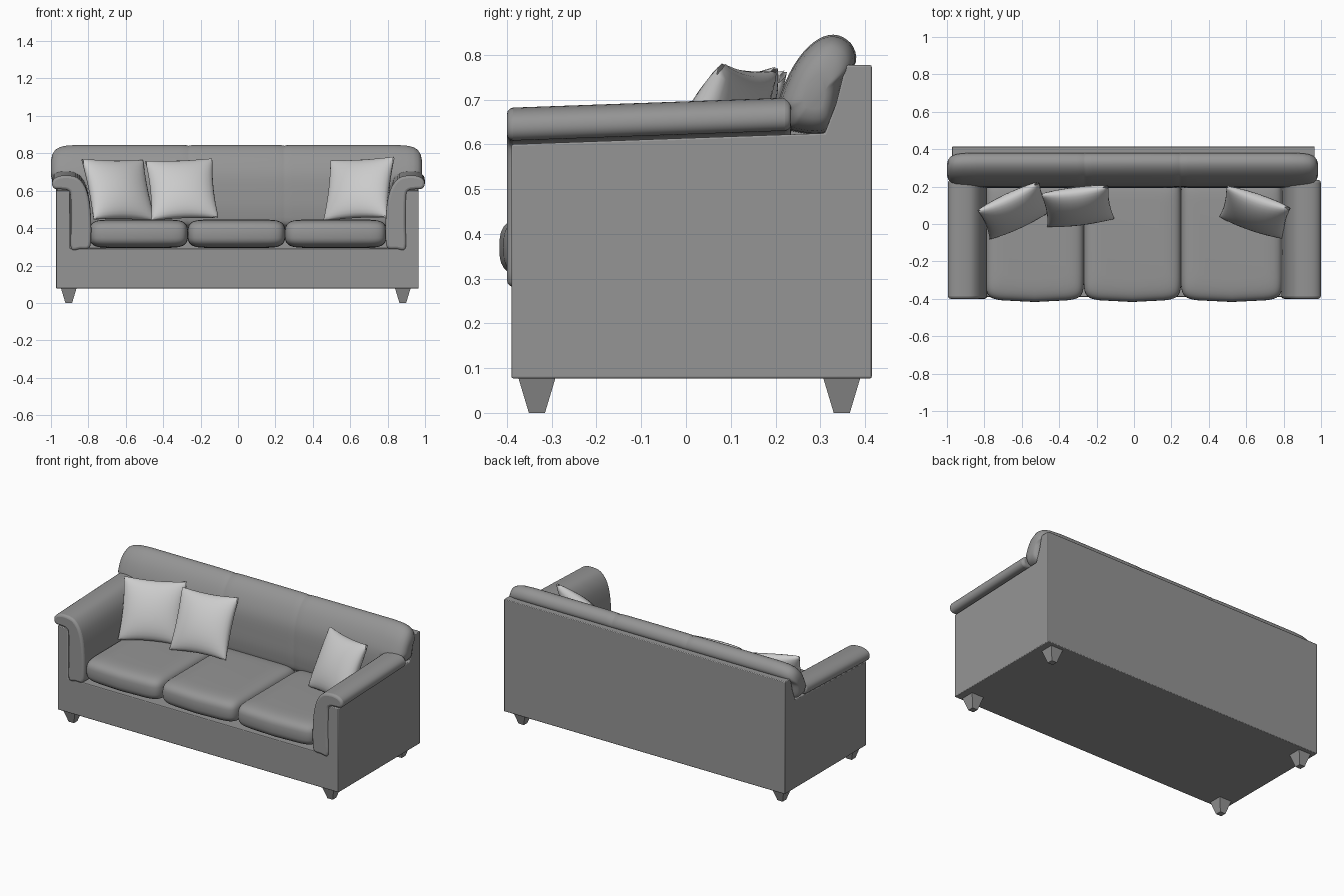
import bpy, bmesh
from math import sin, cos, pi, radians, copysign
from mathutils import Vector

if "Cube" in bpy.data.objects:
    bpy.data.objects.remove(bpy.data.objects["Cube"])


def cloth(name, grey):
    mat = bpy.data.materials.new(name)
    mat.diffuse_color = (grey, grey, grey, 1)
    mat.use_nodes = True
    mat.node_tree.nodes["Principled BSDF"].inputs["Base Color"].default_value = mat.diffuse_color
    return mat


dark, light = cloth("sofa_cloth", .3), cloth("pillow_cloth", .55)


def finish(name, bm, angle=40, bevel=0, mat=dark):
    bmesh.ops.recalc_face_normals(bm, faces=bm.faces)
    me = bpy.data.meshes.new(name)
    bm.to_mesh(me)
    bm.free()
    me.materials.append(mat)
    ob = bpy.data.objects.new(name, me)
    bpy.context.collection.objects.link(ob)
    if bevel:
        mod = ob.modifiers.new("soft_edges", 'BEVEL')
        mod.width, mod.segments, mod.limit_method = bevel, 3, 'ANGLE'
        mod.angle_limit = radians(50)
    bpy.ops.object.select_all(action='DESELECT')
    ob.select_set(True)
    bpy.context.view_layer.objects.active = ob
    bpy.ops.object.shade_smooth_by_angle(angle=radians(angle))
    return ob


def loft(name, rings, angle=40, bevel=0):
    bm = bmesh.new()
    rows = [[bm.verts.new(p) for p in r] for r in rings]
    n = len(rows[0])
    for a, b in zip(rows, rows[1:]):
        for i in range(n):
            j = (i + 1) % n
            bm.faces.new((a[i], a[j], b[j], b[i]))
    bm.faces.new(rows[0])
    bm.faces.new(rows[-1][::-1])
    return finish(name, bm, angle, bevel)


def smooth_loop(pts, steps=4):
    out, n = [], len(pts)
    P = [Vector(p) for p in pts]
    for i in range(n):
        a, b, c, d = P[i - 1], P[i], P[(i + 1) % n], P[(i + 2) % n]
        for k in range(steps):
            t = k / steps
            out.append(0.5 * (2 * b + (c - a) * t + (2 * a - 5 * b + 4 * c - d) * t * t
                              + (3 * b - a - 3 * c + d) * t ** 3))
    return out


def spow(v, e):
    return copysign(abs(v) ** e, v)


# Upholstered frame: side profile across the width, with the seat well cut out
side = [(-.39, .077), (.415, .077), (.415, .777), (.357, .777), (.335, .69), (.31, .625), (-.39, .6)]
frame = loft("frame", [[(x, y, z) for y, z in side] for x in (-.972, .966)], 30)
cut = loft("seat_well_cutter", [[(x, y, z) for y, z in ((-.6, .29), (.335, .29), (.335, .9), (-.6, .9))]
                                for x in (-.898, .892)])
cut.hide_render = True
cut.hide_set(True)
mod = frame.modifiers.new("seat_well", 'BOOLEAN')
mod.operation, mod.object = 'DIFFERENCE', cut
mod = frame.modifiers.new("soft_edges", 'BEVEL')
mod.width, mod.segments, mod.limit_method = .004, 2, 'ANGLE'

# Tapered feet
for sx, x in (("left", -.905), ("right", .881)):
    for sy, y in (("front", -.333), ("back", .348)):
        loft(f"{sy}_{sx}_foot", [[(x + a * h, y + b * h, z) for a, b in ((-1, -1), (1, -1), (1, 1), (-1, 1))]
                                 for h, z in ((.018, 0), (.042, .08))], 30)

# Arm pads: hooked cross-section rolling over the side panels
hook = smooth_loop([(.895, .292), (.845, .288), (.797, .295), (.787, .36), (.789, .47), (.80, .56), (.822, .625),
                    (.86, .668), (.91, .681), (.96, .677), (.99, .658), (.996, .63), (.98, .61),
                    (.94, .607), (.91, .60), (.897, .57), (.894, .42)])
for s, name in ((-1, "left_arm_pad"), (1, "right_arm_pad")):
    loft(name, [[(s * p.x + .002, y, p.y + (y + .4) * .036 * max(0, min(1, (p.y - .4) / .2))) for p in hook]
                for y in (-.4, -.1, .235)], 40, .022)

# Seat cushions: three puffed super-ellipsoids with a bowed front
for name, x0, x1 in (("left_seat_cushion", -.795, -.267), ("middle_seat_cushion", -.27, .253),
                     ("right_seat_cushion", .25, .795)):
    rings = []
    for i in range(1, 20):
        v = -pi / 2 + pi * i / 20
        r = abs(cos(v)) ** .24
        ring = []
        for k in range(64):
            u, w = spow(cos(pi * k / 32), .18), spow(sin(pi * k / 32), .18)
            bow = .02 * (1 - u * u) * r if w < 0 else 0
            ring.append(((x0 + x1) / 2 + (x1 - x0) / 2 * r * u, -.075 + .322 * r * w - bow,
                         .37 + .076 * spow(sin(v), .65)))
        rings.append(ring)
    loft(name, rings, 60)

# Backrest: one loft along the width, dipping at the seams, with rounded wings above the arms
top = [(.205, .69), (.24, .775), (.285, .828), (.33, .845), (.368, .826), (.38, .785), (.352, .74)]
full = smooth_loop([(.215, .41), (.195, .48), (.195, .58)] + top + [(.335, .64), (.325, .5), (.31, .41)])
wing = smooth_loop([(.245, .628), (.228, .635), (.215, .66)] + top + [(.337, .67), (.322, .632), (.29, .622)])
stations = [(-.992, .35), (-.986, .6), (-.97, .8), (-.945, .91), (-.91, .97), (-.845, 1), (-.835, 1), (-.6, 1),
            (-.4, 1), (-.3, .998), (-.262, .99), (-.255, .978), (-.248, .99), (-.21, .998), (0, 1)]
stations += [(-x, s) for x, s in stations[-2::-1]]
rings = []
for x, s in stations:
    is_wing = abs(x) > .84
    c = Vector((.29, .71 if is_wing else .62))
    rings.append([(x - .008, *(c + (p - c) * s)) for p in (wing if is_wing else full)])
loft("backrest", rings, 50)


# Throw pillows: pinched square cushions leaning on the backrest
def pillow(name, loc, lean, roll, yaw, half=.182, thick=.066, n=16):
    bm = bmesh.new()
    for s in (-1, 1):
        g = []
        for i in range(n + 1):
            u = -cos(pi * i / n)
            g.append([])
            for j in range(n + 1):
                v = -cos(pi * j / n)
                puff = ((1 - u * u) * (1 - v * v)) ** .5 if 0 < i < n and 0 < j < n else 0
                g[i].append(bm.verts.new((half * u * (1 - .065 * (1 - v * v)), s * (.003 + thick * puff),
                                          half * v * (1 - .065 * (1 - u * u)))))
        for i in range(n):
            for j in range(n):
                bm.faces.new((g[i][j], g[i + 1][j], g[i + 1][j + 1], g[i][j + 1]))
    bmesh.ops.remove_doubles(bm, verts=bm.verts, dist=.0065)
    ob = finish(name, bm, 60, mat=light)
    ob.location = loc
    ob.rotation_euler = (radians(-lean), radians(roll), radians(yaw))


pillow("left_pillow", (-.64, .072, .605), 27, 1, 25)
pillow("middle_pillow", (-.30, .095, .607), 29, -2, 7)
pillow("right_pillow", (.647, .062, .61), 27, -3, -19)
